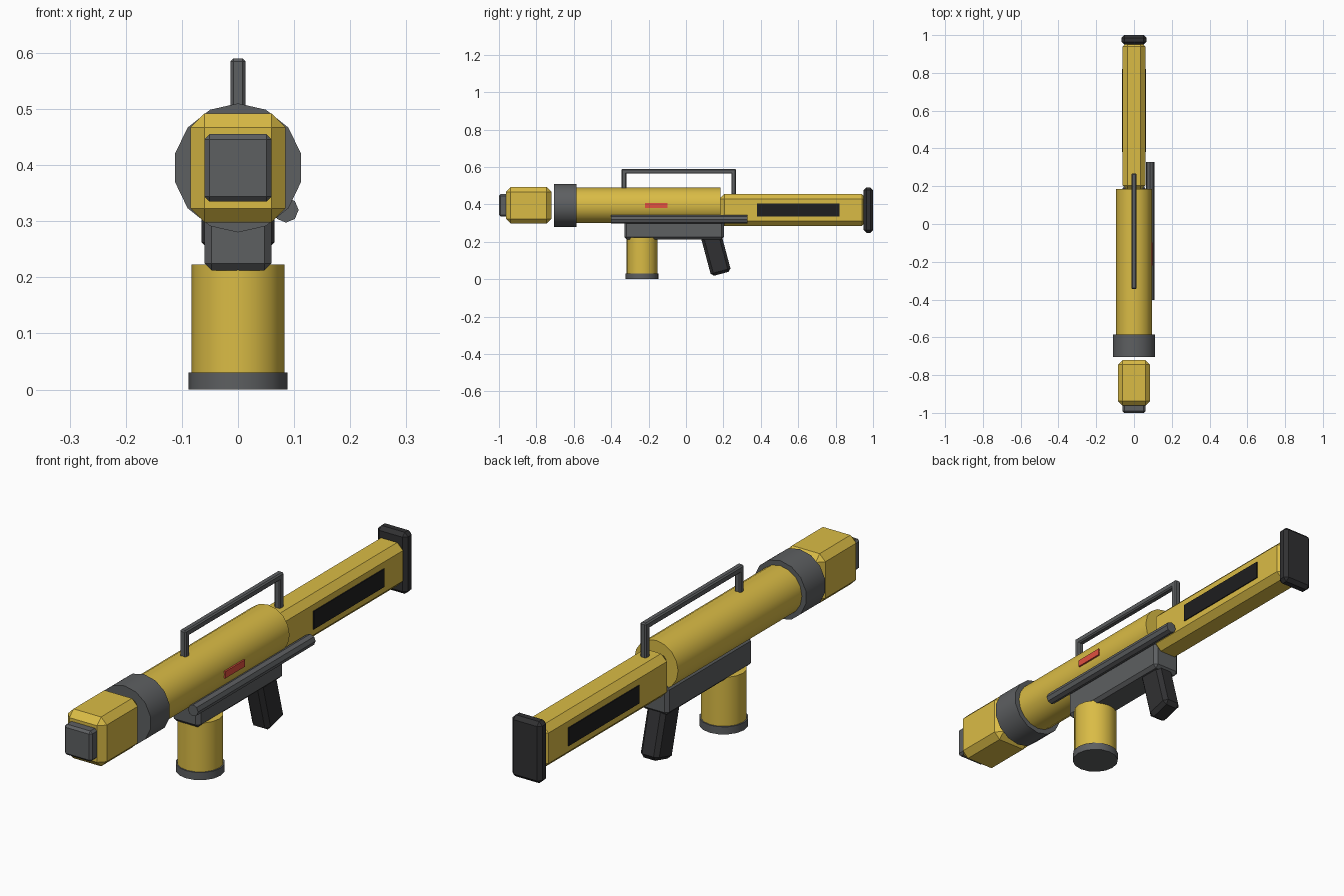
import bpy
from math import radians, pi

if "Cube" in bpy.data.objects:
    bpy.data.objects.remove(bpy.data.objects["Cube"])


def material(name, r, g, b):
    m = bpy.data.materials.new(name)
    m.diffuse_color = (r, g, b, 1)
    m.use_nodes = True
    m.node_tree.nodes["Principled BSDF"].inputs["Base Color"].default_value = m.diffuse_color
    return m


YELLOW = material("yellow_paint", 0.70, 0.50, 0.06)
GREY = material("dark_grey_metal", 0.11, 0.115, 0.12)
BLACK = material("black_rubber", 0.03, 0.03, 0.032)
PANEL = material("black_panel", 0.013, 0.013, 0.014)
RED = material("red_marker", 0.75, 0.08, 0.05)


def box(name, x, y, z, mat, bevel=0.0):
    """Box from (min, max) ranges with an optional flat chamfer."""
    bpy.ops.mesh.primitive_cube_add(size=1)
    ob = bpy.context.object
    ob.name = name
    ob.location = [(a + b) / 2 for a, b in (x, y, z)]
    for v in ob.data.vertices:
        for i, (a, b) in enumerate((x, y, z)):
            v.co[i] *= b - a
    if bevel:
        mod = ob.modifiers.new("chamfer", 'BEVEL')
        mod.width = bevel
        mod.segments = 1
    ob.data.materials.append(mat)
    return ob


def cylinder(name, centre, radius, length, sides, mat, along_y=True):
    bpy.ops.mesh.primitive_cylinder_add(
        vertices=sides, radius=radius, depth=length, location=centre,
        rotation=(pi / 2 if along_y else 0, 0, 0))
    ob = bpy.context.object
    ob.name = name
    ob.data.materials.append(mat)
    bpy.ops.object.shade_smooth_by_angle(angle=radians(30))
    return ob


# Muzzle
box("muzzle_cap", (-0.06, 0.06), (-1.0, -0.94), (0.335, 0.455), GREY, 0.009)
box("muzzle_block", (-0.085, 0.085), (-0.962, -0.72), (0.298, 0.492), YELLOW, 0.025)
cylinder("muzzle_collar", (0, -0.645, 0.395), 0.115, 0.12, 14, GREY)

# Main tube with side rail and marker
cylinder("main_tube", (0, -0.205, 0.395), 0.095, 0.78, 16, YELLOW)
cylinder("side_rail", (0.0855, -0.037, 0.32), 0.0225, 0.73, 8, GREY)
box("side_marker", (0.08, 0.099), (-0.22, -0.098), (0.38, 0.407), RED)

# Stock
box("stock", (-0.06, 0.06), (0.18, 0.965), (0.285, 0.455), YELLOW, 0.025)
box("butt_pad", (-0.065, 0.065), (0.95, 1.0), (0.248, 0.49), BLACK, 0.014)
for side, s in (("left", -1), ("right", 1)):
    xs = sorted((s * 0.05, s * 0.064))
    box("stock_panel_" + side, xs, (0.38, 0.82), (0.334, 0.405), PANEL)

# Receiver and grip
box("receiver", (-0.06, 0.06), (-0.33, 0.202), (0.212, 0.325), GREY, 0.013)
grip = box("pistol_grip", (-0.04, 0.04), (0.105, 0.215), (0.025, 0.245), BLACK, 0.015)
grip.rotation_euler.x = radians(15)

# Magazine drum
cylinder("magazine", (0, -0.235, 0.122), 0.083, 0.201, 16, YELLOW, False)
cylinder("magazine_base", (0, -0.235, 0.015), 0.088, 0.03, 16, GREY, False)

# Carry handle
box("handle_bar", (-0.013, 0.013), (-0.345, 0.268), (0.564, 0.59), GREY, 0.005)
for name, y, bottom in (("front", -0.345, 0.47), ("rear", 0.242, 0.44)):
    box("handle_post_" + name, (-0.013, 0.013), (y, y + 0.026), (bottom, 0.58), GREY, 0.005)
